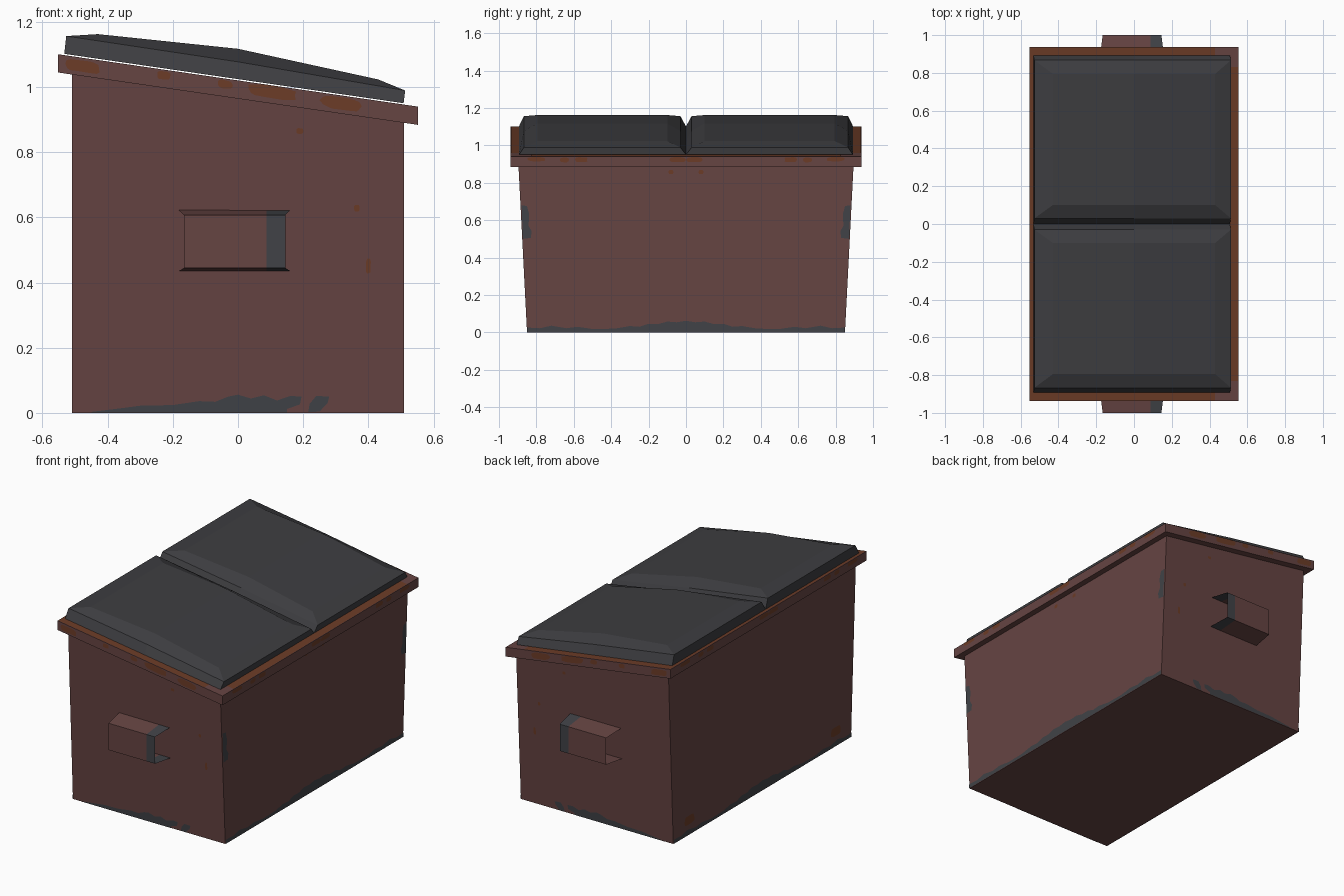
import bpy, bmesh, math, random
from mathutils import Vector

if "Cube" in bpy.data.objects:
    bpy.data.objects.remove(bpy.data.objects["Cube"])

random.seed(4)


def material(name, rgb):
    m = bpy.data.materials.new(name)
    m.diffuse_color = (*rgb, 1)
    m.use_nodes = True
    m.node_tree.nodes["Principled BSDF"].inputs["Base Color"].default_value = m.diffuse_color
    return m


PAINT = material("faded red paint", (0.133, 0.058, 0.055))
RUST = material("orange rust", (0.15, 0.045, 0.020))
STEEL = material("bare grey steel", (0.052, 0.055, 0.063))
PLASTIC = material("dark lid plastic", (0.047, 0.047, 0.052))


def rim_z(x):
    """Height of the sloping rim top."""
    return 1.02 - 0.1455 * x


def side_y(z):
    """Half depth of the tapered body."""
    return 0.85 + 0.05 * z


def make(name, verts, faces, mat, mirror=False, recalc=True):
    bm = bmesh.new()
    vs = [bm.verts.new(v) for v in verts]
    for f in faces:
        bm.faces.new([vs[i] for i in f])
    if recalc:
        bmesh.ops.recalc_face_normals(bm, faces=bm.faces)
    me = bpy.data.meshes.new(name)
    bm.to_mesh(me)
    bm.free()
    me.materials.append(mat)
    ob = bpy.data.objects.new(name, me)
    bpy.context.collection.objects.link(ob)
    if mirror:
        mod = ob.modifiers.new("mirror", 'MIRROR')
        mod.use_axis = (False, True, False)
        mod.use_mirror_merge = False
    return ob


BOX = [(0, 1, 2, 3), (4, 5, 6, 7), (0, 1, 5, 4), (1, 2, 6, 5), (2, 3, 7, 6), (3, 0, 4, 7)]
CORNERS = [(-1, -1), (1, -1), (1, 1), (-1, 1)]

# Tapered body with sloping top
low = [(0.51 * a, 0.85 * b, 0) for a, b in CORNERS]
high = [(0.51 * a, 0.897 * b, rim_z(0.51 * a) - 0.03) for a, b in CORNERS]
make("body", low + high, BOX, PAINT)

# Sloping rim
rim = [(0.552 * a, 0.937 * b, rim_z(0.552 * a) + d) for d in (-0.056, 0) for a, b in CORNERS]
make("rim", rim, BOX, PAINT)

# Pair of crowned lids: base ring, shoulder ring, crown
base = [(x, y, rim_z(x) + 0.004) for y in (0.0, 0.893) for x in (-0.533, 0, 0.508)]
shoulder = [(x, y, z) for y in (0.03, 0.867)
            for x, z in ((-0.527, 1.156), (0, 1.077), (0.513, 0.989))]
crown = [(x, y, z) for y in (0.1, 0.795)
         for x, z in ((-0.43, 1.162), (0, 1.117), (0.43, 1.023))]
loop = [0, 1, 2, 5, 4, 3]
faces = [(0, 1, 4, 3), (1, 2, 5, 4), (12, 13, 16, 15), (13, 14, 17, 16)]
for k in (0, 6):
    for i in range(6):
        a, b = loop[i], loop[(i + 1) % 6]
        faces.append((a + k, b + k, b + k + 6, a + k + 6))
# base and crown have two end edges without a middle point, so the loop closes cleanly
make("lids", base + shoulder + crown, faces, PLASTIC, mirror=True)

# Lifting sleeves: bent sheet, open at both ends, with a worn end
profile = [(side_y(0.62) - 0.003, 0.622, 0.015), (1.0, 0.607, 0),
           (1.0, 0.445, 0), (side_y(0.43) - 0.003, 0.435, 0.015)]


def sleeve(name, x0, x1, mat, flare0, flare1):
    vs = []
    for y, z, f in profile:
        vs += [(x0 - f * flare0, y, z), (x1 + f * flare1, y, z)]
    fs = [(2 * i, 2 * i + 1, 2 * i + 3, 2 * i + 2)[::-1] for i in range(3)]
    make(name, vs, fs, mat, mirror=True, recalc=False)


sleeve("lift_sleeve", -0.166, 0.088, PAINT, 1, 0)
sleeve("lift_sleeve_worn_end", 0.088, 0.145, STEEL, 0, 1)

# Painted wear: thin plates mapped on to each side (mirrored front to back)
E = 0.003
MAPS = {
    "end": (lambda u, z: (u, side_y(z) + E, z), (0, 1, 0)),
    "right": (lambda u, z: (0.51 + E, u, z), (1, 0, 0)),
    "left": (lambda u, z: (-0.51 - E, u, z), (-1, 0, 0)),
    "rim_end": (lambda u, d: (u, 0.937 + E, rim_z(u) + d), (0, 1, 0)),
    "rim_right": (lambda u, d: (0.552 + E, u, rim_z(0.552) + d), (1, 0, 0)),
    "rim_left": (lambda u, d: (-0.552 - E, u, rim_z(-0.552) + d), (-1, 0, 0)),
    "rim_top": (lambda u, v: (u, v, rim_z(u) + E * 0.6), (0, 0, 1)),
}


def plates(name, side, polys, mat):
    fn, out = MAPS[side]
    verts, faces = [], []
    for poly in polys:
        pts = [Vector(fn(*p)) for p in poly]
        n = sum((pts[i].cross(pts[(i + 1) % len(pts)]) for i in range(len(pts))), Vector())
        if n.dot(Vector(out)) < 0:
            pts.reverse()
        faces.append(range(len(verts), len(verts) + len(pts)))
        verts += pts
    make(name, verts, faces, mat, mirror=True, recalc=False)


def blob(cx, cz, rx, rz, n=14):
    """Ragged, squarish patch."""
    pts = []
    for i in range(n):
        a = 2 * math.pi * i / n
        k = random.uniform(0.85, 1.0)
        c, s = math.cos(a), math.sin(a)
        pts.append((cx + rx * k * math.copysign(abs(c) ** 0.6, c),
                    cz + rz * k * math.copysign(abs(s) ** 0.6, s)))
    return pts


def strip(profile_pts):
    """Patch rising from the ground line."""
    return [(profile_pts[0][0], 0.001)] + profile_pts + [(profile_pts[-1][0], 0.001)]


# Scraped paint along the bottom
scrape = strip([(-0.45, 0.003), (-0.36, 0.014), (-0.3, 0.022), (-0.2, 0.024), (-0.12, 0.036),
                (-0.07, 0.034), (-0.03, 0.05), (0.0, 0.056), (0.04, 0.044), (0.08, 0.054),
                (0.12, 0.038), (0.16, 0.052), (0.195, 0.05), (0.19, 0.026), (0.15, 0.012)])
chip = [(0.215, 0.002), (0.22, 0.028), (0.24, 0.052), (0.28, 0.05), (0.275, 0.03), (0.25, 0.004)]
plates("end_scrapes", "end", [scrape, chip], STEEL)
edge = strip([(0, 0.062), (0.05, 0.054), (0.1, 0.058), (0.15, 0.044), (0.2, 0.046),
              (0.25, 0.03), (0.3, 0.034), (0.38, 0.02), (0.5, 0.018), (0.58, 0.03),
              (0.64, 0.022), (0.72, 0.036), (0.78, 0.022), (0.849, 0.026)])
corner = [(0.879, 0.68), (0.85, 0.675), (0.838, 0.63), (0.842, 0.57), (0.825, 0.54),
          (0.83, 0.505), (0.872, 0.5)]
plates("right_scrapes", "right", [edge, corner], STEEL)
plates("left_scrapes", "left", [edge], STEEL)

# Rust spots on the body
plates("end_rust", "end", [blob(0.365, 0.628, 0.009, 0.012), blob(0.4, 0.45, 0.008, 0.024),
                           blob(0.19, 0.865, 0.012, 0.009)], RUST)
plates("right_rust", "right", [blob(0.08, 0.857, 0.014, 0.012)], RUST)
plates("left_rust", "left", [blob(0.7, 0.09, 0.05, 0.03)], RUST)

# Rust on the rim
plates("rim_end_rust", "rim_end",
       [blob(-0.475, -0.026, 0.055, 0.02), blob(-0.228, -0.018, 0.022, 0.014),
        blob(-0.04, -0.018, 0.025, 0.014), blob(0.105, -0.021, 0.078, 0.021),
        blob(0.315, -0.024, 0.066, 0.021)], RUST)
spots = [blob(0.045, -0.016, 0.045, 0.014), blob(0.56, -0.016, 0.035, 0.014),
         blob(0.65, -0.018, 0.025, 0.014), blob(0.8, -0.014, 0.05, 0.012)]
plates("rim_right_rust", "rim_right", spots, RUST)
plates("rim_left_rust", "rim_left", spots, RUST)
plates("rim_top_rust", "rim_top",
       [[(-0.55, 0), (0.43, 0), (0.43, 0.935), (-0.55, 0.935)],
        [(0.43, 0), (0.55, 0), (0.55, 0.83), (0.43, 0.83)]], RUST)
